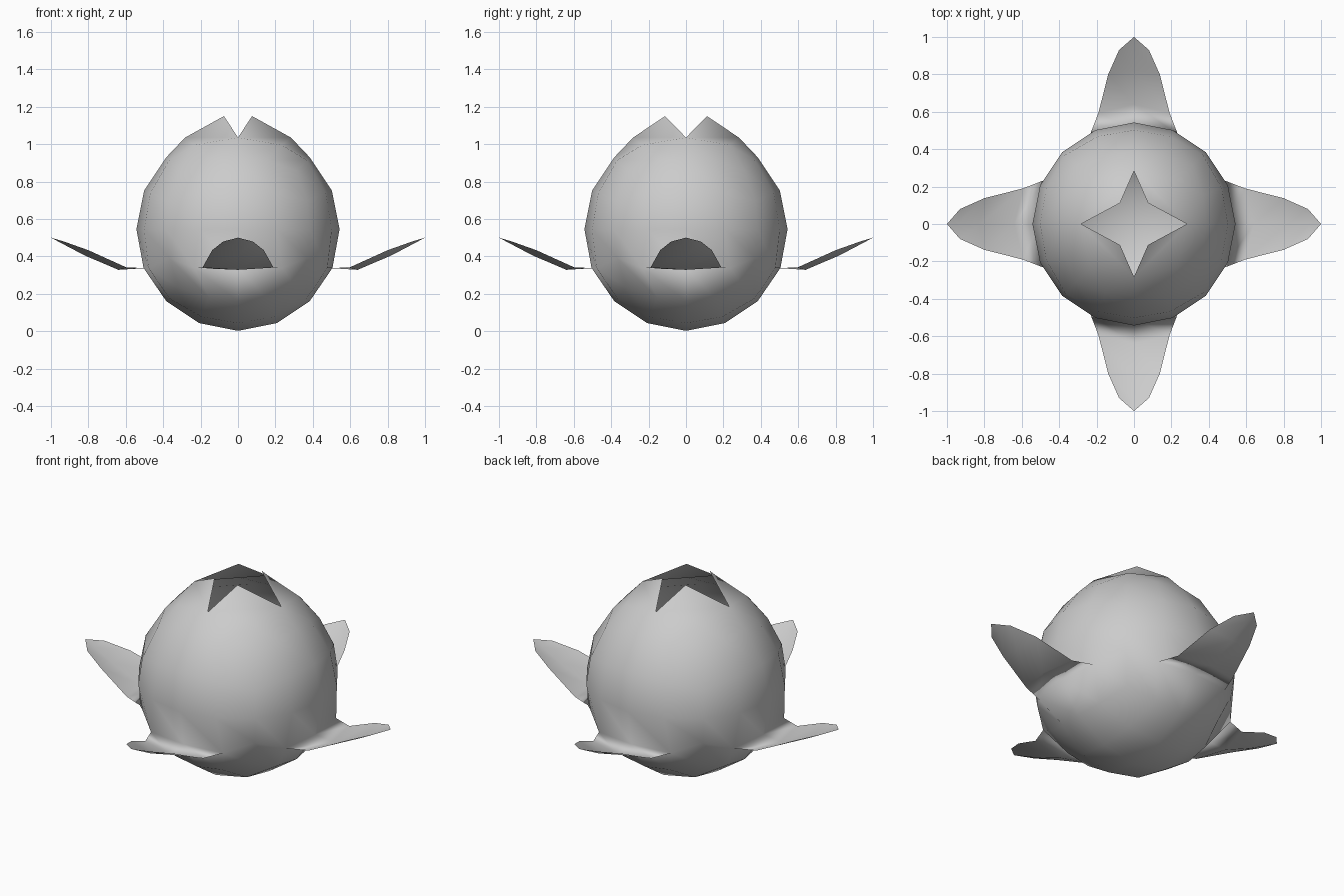
import bpy, bmesh, math
from mathutils import Vector, Matrix

if "Cube" in bpy.data.objects:
    bpy.data.objects.remove(bpy.data.objects["Cube"])

R, CZ = 0.543, 0.545
bm = bmesh.new()

# Round body: cube grid with 4 divisions per side, spherified evenly
bmesh.ops.create_cube(bm, size=2)
bmesh.ops.subdivide_edges(bm, edges=bm.edges[:], cuts=3, use_grid_fill=True)
grid = {}
for v in bm.verts:
    grid[tuple(round(c * 2) for c in v.co)] = v
    d = Vector([math.tan(c * math.pi / 4) for c in v.co]).normalized()
    v.co = d * R + Vector((0, 0, CZ))

# Four-way rotation helper
def turn(p, k):
    return Matrix.Rotation(k * math.pi / 2, 3, 'Z') @ Vector(p)

def key(p, k):
    return grid[tuple(round(c) for c in turn(p, k))]

# Star opening at the top: split the pole into four raised flaps
bmesh.ops.delete(bm, geom=[grid[(0, 0, 2)]], context='VERTS')
for k in range(4):
    key((1, 0, 2), k).co = turn((0.283, 0, 1.035), k)
    key((1, 1, 2), k).co = turn((0.235, 0.235, 0.995), k)
for k, (sx, sy) in enumerate([(1, 1), (-1, 1), (-1, -1), (1, -1)]):
    apex = bm.verts.new((0.075 * sx, 0.112 * sy, 1.15))
    bm.faces.new((key((1, 0, 2), k), key((1, 1, 2), k), key((0, 1, 2), k), apex))

# Leaves: strips growing out of the lower ring, slightly folded along the middle
# (edge distance, half width, edge z, middle distance, middle z)
rows = [(0.595, 0.19, 0.34, 0.64, 0.328),
        (0.80, 0.138, 0.433, 0.82, 0.405),
        (0.93, 0.08, 0.479, 0.94, 0.468)]
for k in range(4):
    prev = [key((x, -2, -1), k) for x in (-1, 0, 1)]
    for v, x in zip(prev, (-0.235, 0, 0.235)):
        v.co = turn((x, -0.478 if x else -0.505, 0.338), k)
    for d, w, ze, dm, zm in rows:
        cur = [bm.verts.new(turn(p, k)) for p in
               ((-w, -d, ze), (0, -dm, zm), (w, -d, ze))]
        for i in range(2):
            bm.faces.new((prev[i], cur[i], cur[i + 1], prev[i + 1]))
        prev = cur
    tip = bm.verts.new(turn((0, -1, 0.5), k))
    for i in range(2):
        bm.faces.new((prev[i], tip, prev[i + 1]))

for f in bm.faces:
    f.smooth = True
me = bpy.data.meshes.new("leafy_bulb")
bm.to_mesh(me)
bm.free()
ob = bpy.data.objects.new("leafy_bulb", me)
bpy.context.collection.objects.link(ob)
